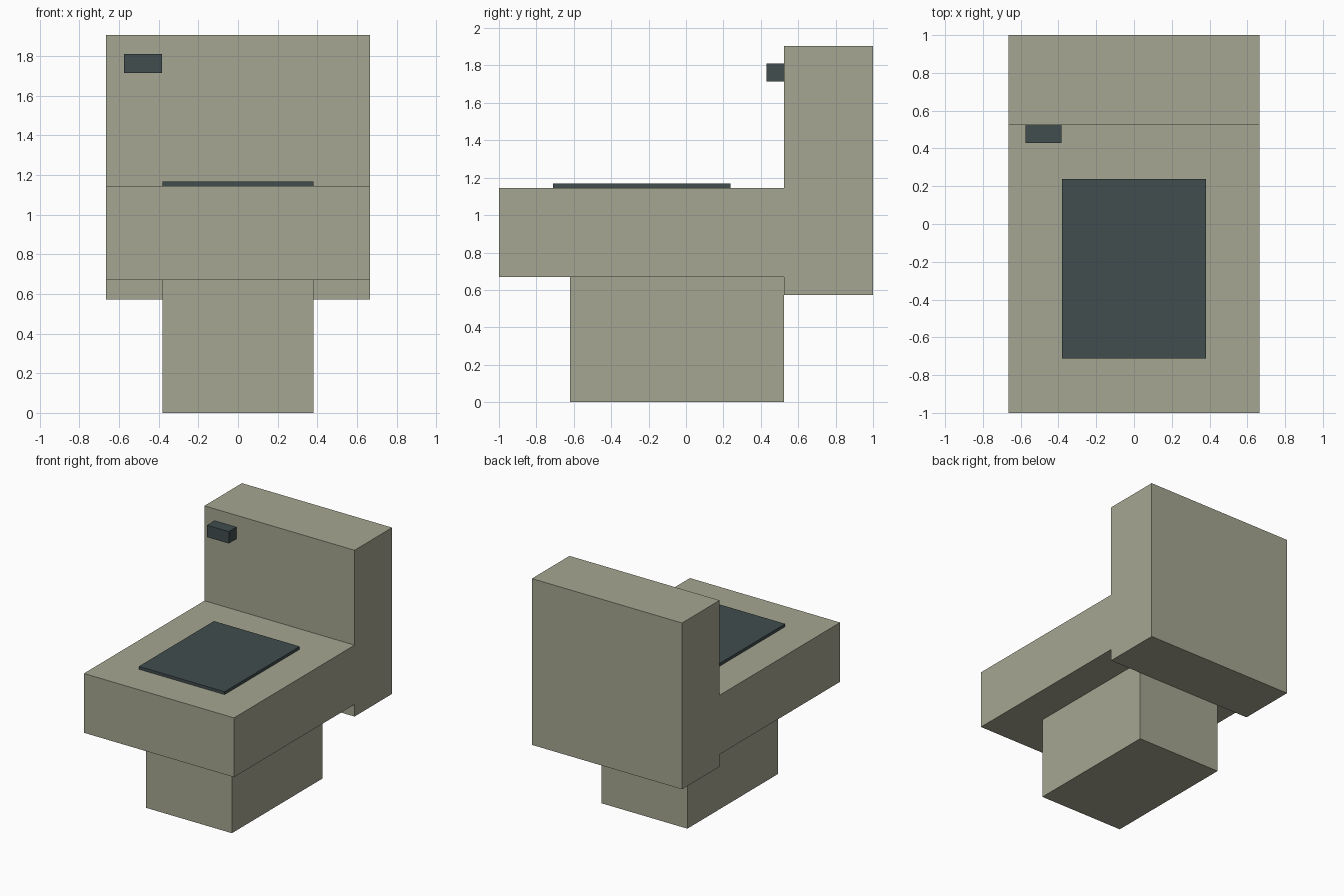
import bpy
import bmesh
from mathutils import Vector

cube = bpy.data.objects.get("Cube")
if cube:
    bpy.data.objects.remove(cube, do_unlink=True)


def make_material(name, colour):
    mat = bpy.data.materials.new(name)
    mat.use_nodes = True
    mat.diffuse_color = colour
    mat.node_tree.nodes["Principled BSDF"].inputs["Base Color"].default_value = colour
    return mat


def box(name, low, high, mat):
    """Flat-sided block between two opposite corners."""
    low, high = Vector(low), Vector(high)
    bm = bmesh.new()
    bmesh.ops.create_cube(bm, size=1)
    bmesh.ops.scale(bm, vec=high - low, verts=bm.verts)
    mesh = bpy.data.meshes.new(name)
    bm.to_mesh(mesh)
    bm.free()
    mesh.materials.append(mat)
    obj = bpy.data.objects.new(name, mesh)
    obj.location = (low + high) / 2
    bpy.context.collection.objects.link(obj)
    return obj


stone = make_material("olive_grey", (0.376, 0.381, 0.283, 1))
slate = make_material("dark_slate", (0.053, 0.075, 0.077, 1))

half_width = 0.665   # bowl and tank
half_inner = 0.38    # pedestal and lid
tank_front = 0.525
bowl_base = 0.67
bowl_top = 1.145

# Pedestal, bowl and tank
box("pedestal", (-half_inner, -0.62, 0), (half_inner, tank_front, bowl_base), stone)
box("bowl", (-half_width, -1, bowl_base), (half_width, tank_front, bowl_top), stone)
box("tank", (-half_width, tank_front, 0.573), (half_width, 1, 1.905), stone)

# Lid on the bowl and flush lever on the tank
box("lid", (-half_inner, -0.712, bowl_top), (half_inner, 0.238, 1.168), slate)
box("flush_lever", (-0.575, 0.43, 1.715), (-0.383, tank_front, 1.81), slate)
